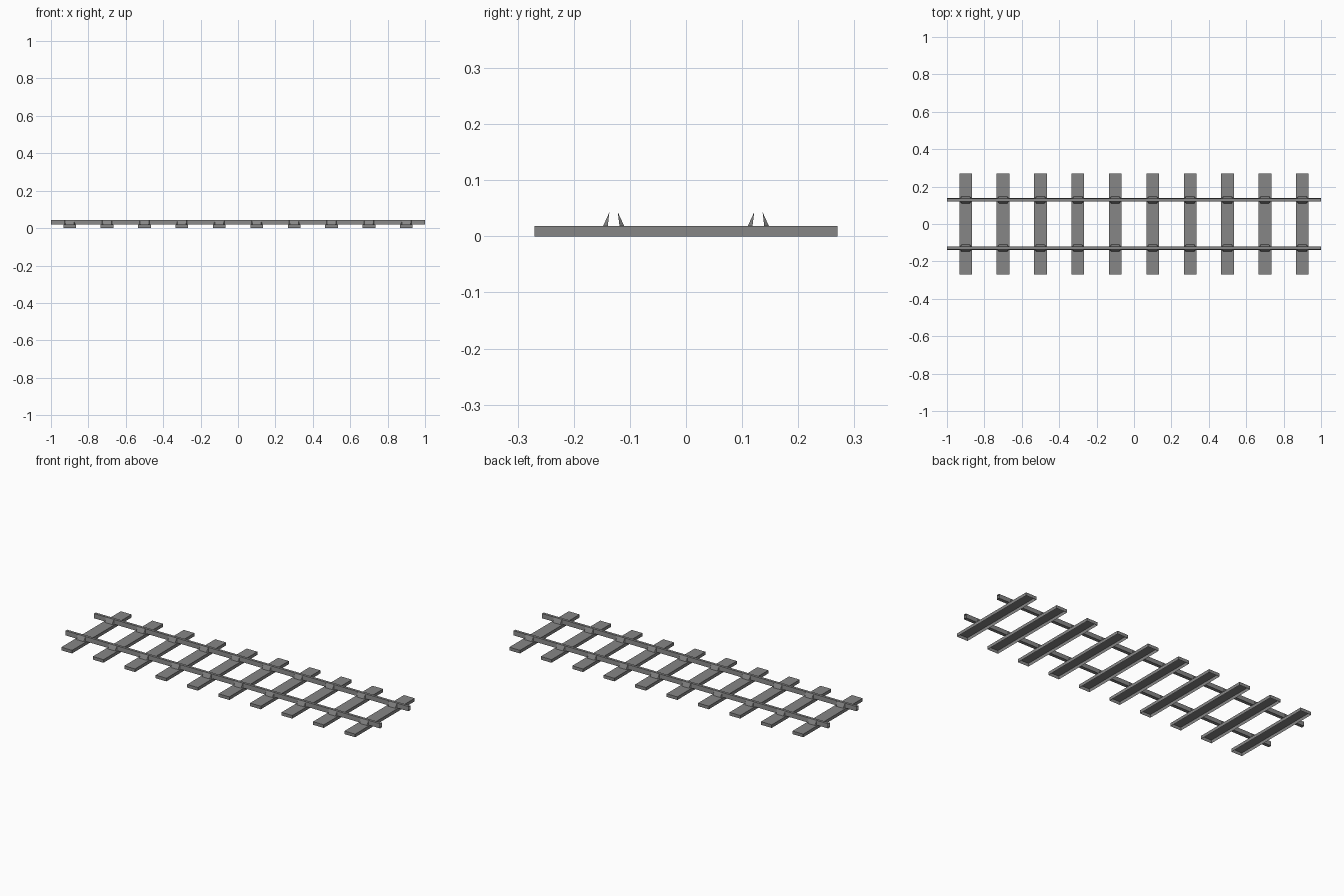
import bpy
import bmesh

cube = bpy.data.objects.get("Cube")
if cube:
    bpy.data.objects.remove(cube, do_unlink=True)

steel = bpy.data.materials.new("grey")
steel.use_nodes = True
GREY = (0.24, 0.24, 0.24, 1)
steel.diffuse_color = GREY
steel.node_tree.nodes["Principled BSDF"].inputs["Base Color"].default_value = GREY

TOP = 0.018        # top of the sleepers
RAIL_TOP = 0.044
GAUGE = 0.129      # rail distance from the centre line


def loft(name, start, end, caps):
    """Join two matching outlines with flat sides, optionally capped."""
    bm = bmesh.new()
    a = [bm.verts.new(p) for p in start]
    b = [bm.verts.new(p) for p in end]
    n = len(a)
    for i in range(n):
        j = (i + 1) % n
        bm.faces.new((a[i], a[j], b[j], b[i]))
    if caps:
        bm.faces.new(a[::-1])
        bm.faces.new(b)
    bmesh.ops.recalc_face_normals(bm, faces=bm.faces)
    mesh = bpy.data.meshes.new(name)
    bm.to_mesh(mesh)
    bm.free()
    mesh.materials.append(steel)
    obj = bpy.data.objects.new(name, mesh)
    bpy.context.collection.objects.link(obj)
    return obj


def sleeper(x):
    """Box shell with an open underside."""
    bm = bmesh.new()
    bmesh.ops.create_cube(bm, size=1)
    bottom = [f for f in bm.faces if f.normal.z < -0.5]
    bmesh.ops.delete(bm, geom=bottom, context="FACES")
    bmesh.ops.scale(bm, vec=(0.068, 0.54, TOP), verts=bm.verts)
    bmesh.ops.translate(bm, vec=(x, 0, TOP / 2), verts=bm.verts)
    mesh = bpy.data.meshes.new("sleeper")
    bm.to_mesh(mesh)
    bm.free()
    mesh.materials.append(steel)
    bpy.context.collection.objects.link(bpy.data.objects.new("sleeper", mesh))


def clip(x, y, side):
    """Wedge leaning against one flank of a rail."""
    def outline(s):
        return [(x + s * 0.022, y + side * 0.019, TOP),
                (x + s * 0.028, y + side * 0.0105, TOP),
                (x + s * 0.026, y + side * 0.0075, RAIL_TOP - 0.001)]
    loft("rail_clip", outline(-1), outline(1), True)


# Rails: tapered tubes with open ends
for y in (-GAUGE, GAUGE):
    profile = [(y - 0.0095, TOP), (y + 0.0095, TOP),
               (y + 0.0075, RAIL_TOP), (y - 0.0075, RAIL_TOP)]
    loft("rail", [(-1, *p) for p in profile], [(1, *p) for p in profile], False)

# Sleepers with a pair of clips at each rail
for i in range(10):
    x = -0.9 + 0.2 * i
    sleeper(x)
    for y in (-GAUGE, GAUGE):
        for side in (-1, 1):
            clip(x, y, side)
